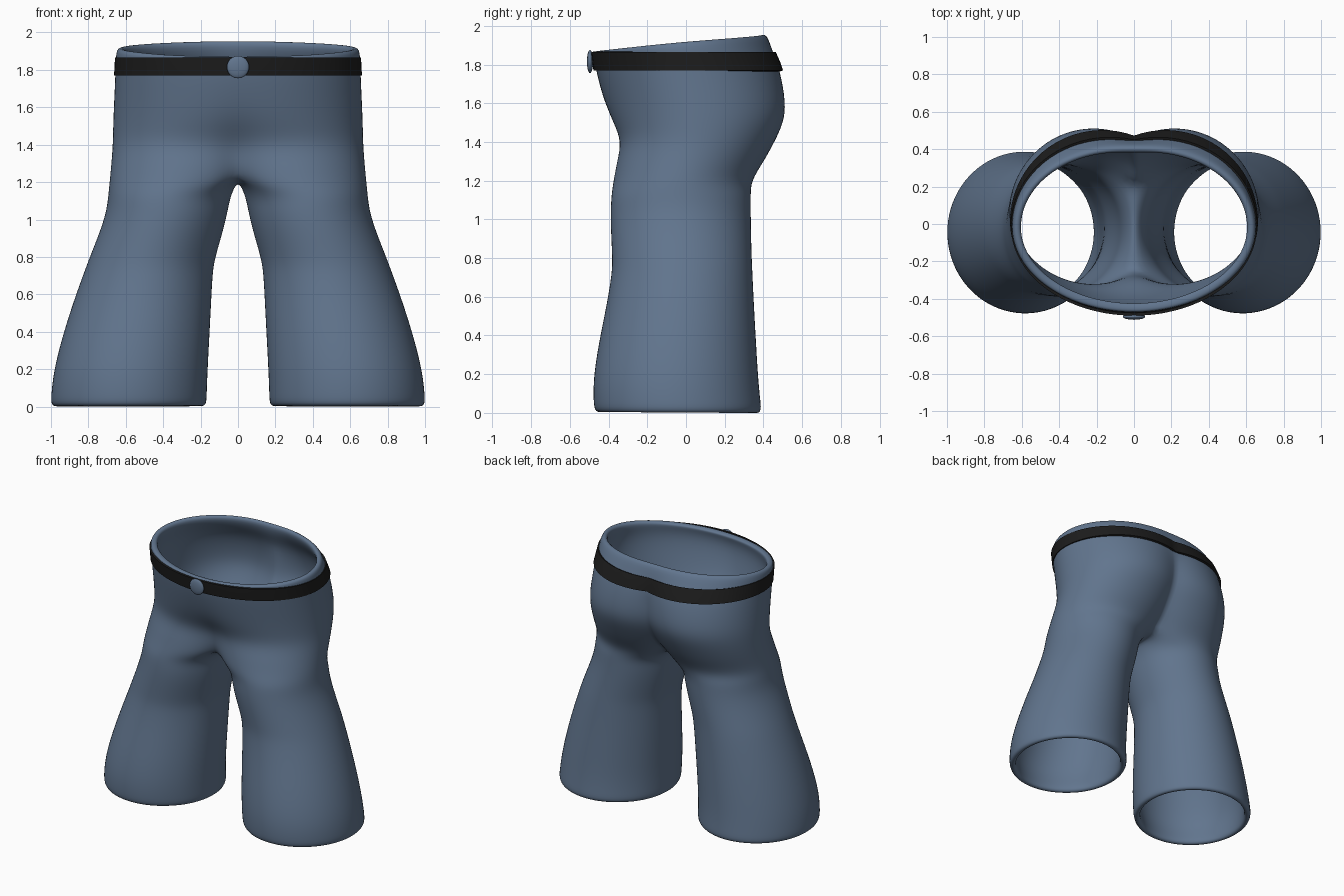
import bpy, bmesh
from math import sin, cos, pi, radians

cube = bpy.data.objects.get("Cube")
if cube:
    bpy.data.objects.remove(cube, do_unlink=True)


def material(name, rgb):
    m = bpy.data.materials.new(name)
    m.use_nodes = True
    m.diffuse_color = (*rgb, 1)
    bsdf = m.node_tree.nodes["Principled BSDF"]
    bsdf.inputs["Base Color"].default_value = (*rgb, 1)
    bsdf.inputs["Roughness"].default_value = 0.8
    return m


denim = material("denim blue", (0.12, 0.178, 0.27))
black = material("belt black", (0.012, 0.012, 0.012))

HALF = 8      # segments per quarter of the hip arc
INNER = 6     # segments along the inside of each leg
SPLIT = 140   # angle where the inside of the leg begins


def hip_arc(w, yf, yb, ef, eb, z, tilt=0, n=HALF):
    """Half outline from front centre to back centre; ends past 90 make a cleft."""
    ym, b = (yf + yb) / 2, (yb - yf) / 2
    pts = []
    for i in range(-n, n + 1):
        e = radians(ef if i < 0 else eb)
        a = e * i / n
        y = ym + b * sin(a)
        pts.append((w * (cos(a) - cos(e)) / (1 - cos(e)), y, z + tilt * y))
    return pts


def leg_ring(z, x0, x1, yf, yb):
    """Closed oval, split into an outer arc and an inner arc."""
    s = radians(SPLIT)
    angles = [s * i / HALF for i in range(-HALF, HALF + 1)]
    angles += [s + (2 * pi - 2 * s) * i / INNER for i in range(1, INNER)]
    return [((x0 + x1) / 2 + (x1 - x0) / 2 * cos(a),
             (yf + yb) / 2 + (yb - yf) / 2 * sin(a), z) for a in angles]


def finish(name, bm, mat):
    me = bpy.data.meshes.new(name)
    bm.to_mesh(me)
    bm.free()
    me.materials.append(mat)
    for p in me.polygons:
        p.use_smooth = True
    ob = bpy.data.objects.new(name, me)
    bpy.context.collection.objects.link(ob)
    return ob


def mirror(ob):
    m = ob.modifiers.new("Mirror", 'MIRROR')
    m.use_clip = True
    m.merge_threshold = 0.002


def bridge(bm, upper, lower, closed=False):
    n = len(upper)
    for k in range(n if closed else n - 1):
        j = (k + 1) % n
        bm.faces.new((upper[k], lower[k], lower[j], upper[j]))


# Trousers: hips from waist to crotch (width, front, back, clefts, height)
hips = [
    hip_arc(0.652, -0.470, 0.420, 90, 95, 1.922, 0.1),
    hip_arc(0.657, -0.476, 0.448, 90, 102, 1.865, 0.03),
    hip_arc(0.660, -0.470, 0.492, 90, 110, 1.77),
    hip_arc(0.668, -0.422, 0.522, 95, 118, 1.60),
    hip_arc(0.672, -0.380, 0.510, 104, 122, 1.50),
    hip_arc(0.674, -0.338, 0.462, 117, 127, 1.40),
    hip_arc(0.682, -0.362, 0.408, 128, 132, 1.30),
]
crotch = hip_arc(0.692, -0.380, 0.342, SPLIT, SPLIT, 1.20)
front_y, back_y = crotch[0][1], crotch[-1][1]
crotch[0] = (0, front_y, 1.25)
crotch[-1] = (0, back_y, 1.24)
for i in range(1, INNER):
    t = i / INNER
    crotch.append((0, back_y + (front_y - back_y) * t, 1.245 - 0.03 * sin(pi * t)))

# Legs (height, inner x, outer x, front, back)
legs = [leg_ring(*r) for r in (
    (1.13, 0.036, 0.698, -0.390, 0.340),
    (1.05, 0.052, 0.707, -0.395, 0.340),
    (0.95, 0.074, 0.737, -0.394, 0.341),
    (0.80, 0.119, 0.797, -0.386, 0.345),
    (0.72, 0.133, 0.827, -0.388, 0.349),
    (0.55, 0.141, 0.889, -0.417, 0.357),
    (0.35, 0.151, 0.952, -0.459, 0.369),
    (0.18, 0.160, 0.993, -0.485, 0.379),
    (0.06, 0.164, 1.005, -0.485, 0.391),
    (0.0, 0.166, 1.006, -0.478, 0.398))]

bm = bmesh.new()
rows = [[bm.verts.new(p) for p in row] for row in hips + [crotch] + legs]
arc = 2 * HALF + 1
for i, (up, low) in enumerate(zip(rows, rows[1:])):
    if i < len(hips):
        bridge(bm, up[:arc], low[:arc])
    else:
        bridge(bm, up, low, closed=True)

# Sharpen the seam down the seat
crease = bm.edges.layers.float.new("crease_edge")
for up, low in zip(rows[2:], rows[3:len(hips) + 1]):
    bm.edges.get((up[arc - 1], low[arc - 1]))[crease] = 0.7

# Thin cloth with thicker rolls at the waist and hems
bm.verts.index_update()
rolled = [v.index for row in rows[:2] + rows[-2:] for v in row]
trousers = finish("trousers", bm, denim)
trousers.vertex_groups.new(name="rolled_edges").add(rolled, 1, 'REPLACE')
mirror(trousers)
cloth = trousers.modifiers.new("Cloth", 'SOLIDIFY')
cloth.thickness = 0.048
cloth.offset = -1
cloth.vertex_group = "rolled_edges"
cloth.thickness_vertex_group = 0.45
smooth = trousers.modifiers.new("Smooth", 'SUBSURF')
smooth.levels = smooth.render_levels = 2

# Belt: a thin band following the hips
bm = bmesh.new()
band = [[bm.verts.new(p) for p in row] for row in (
    hip_arc(0.658, -0.490, 0.464, 90, 104, 1.865, n=20),
    hip_arc(0.660, -0.485, 0.486, 90, 107, 1.815, n=20),
    hip_arc(0.663, -0.478, 0.502, 90, 110, 1.77, n=20))]
for up, low in zip(band, band[1:]):
    bridge(bm, up, low)
belt = finish("belt", bm, black)
mirror(belt)
strap = belt.modifiers.new("Strap", 'SOLIDIFY')
strap.thickness = 0.015
strap.offset = -1
edges = belt.modifiers.new("Crisp edges", 'EDGE_SPLIT')
edges.split_angle = radians(50)

# Button on the front of the belt
bm = bmesh.new()
bmesh.ops.create_uvsphere(bm, u_segments=20, v_segments=12, radius=1)
bmesh.ops.scale(bm, vec=(0.06, 0.016, 0.06), verts=bm.verts)
button = finish("button", bm, denim)
button.location = (0, -0.496, 1.815)
